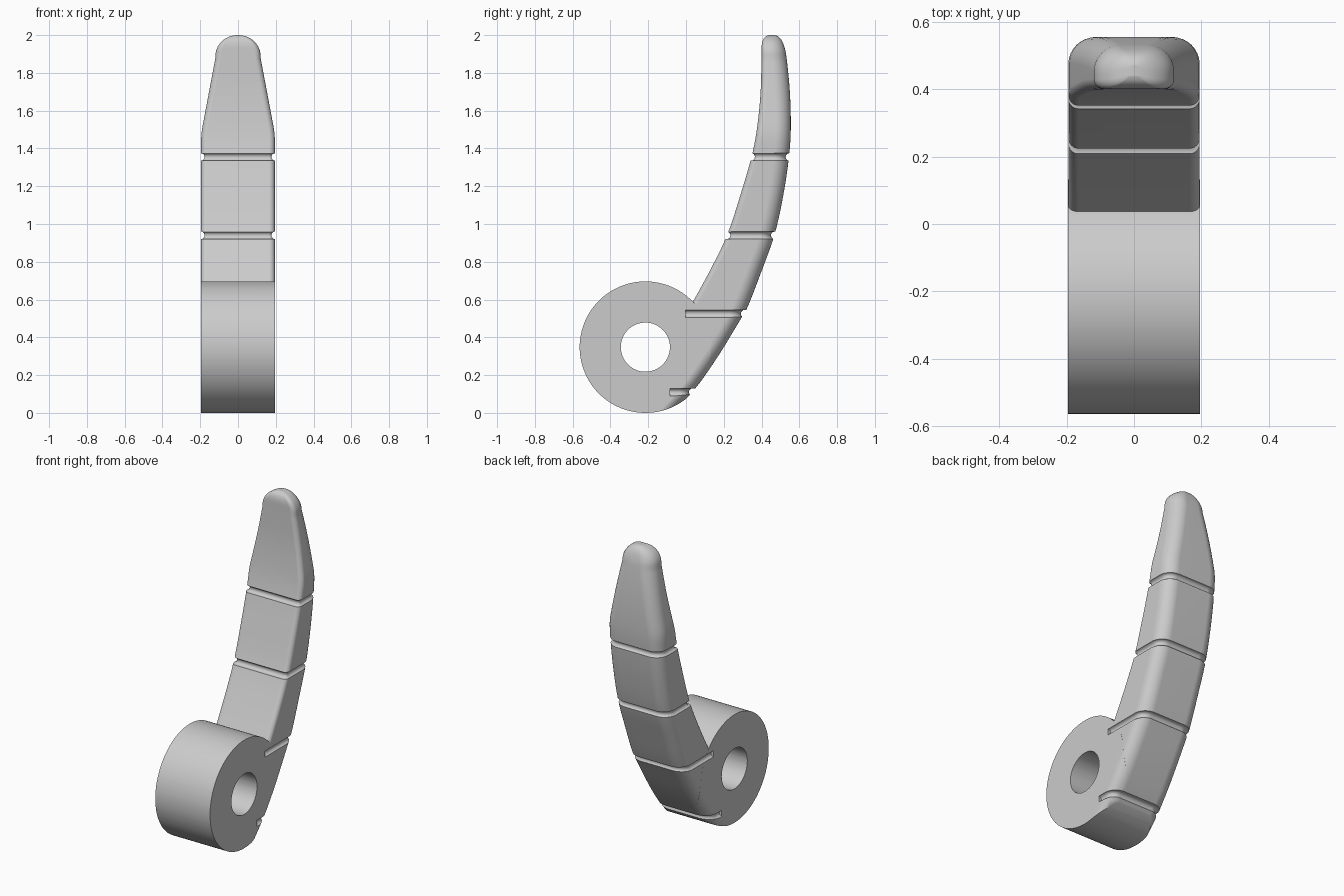
import bpy, bmesh, math
from mathutils import Matrix, Vector

old = bpy.data.objects.get("Cube")
if old:
    bpy.data.objects.remove(old, do_unlink=True)

HALF = 0.195                          # half width of barrel and finger
AXIS = Vector((0, -0.215, 0.348))     # barrel axis
BACK_R, FRONT_R = 0.08, 0.03          # edge rounding of the finger

# Side profile of the finger: height, front edge, back edge
PROFILE = [(0, -.12, -.07), (.13, -.08, .05), (.3, -.05, .17), (.5, -.015, .292),
           (.55, .015, .322), (.75, .125, .4), (.94, .217, .468), (1.15, .287, .515),
           (1.36, .348, .546), (1.5, .375, .555), (1.7, .395, .55), (1.9, .4, .53),
           (1.95, .401, .517), (1.98, .41, .502), (1.995, .425, .485), (2, .44, .47)]


def profile_at(z, col):
    """Smooth interpolation of one profile column."""
    last = len(PROFILE) - 1
    i = max(k for k in range(last) if PROFILE[k][0] <= z or k == 0)

    def slope(k):
        a, b = PROFILE[max(k - 1, 0)], PROFILE[min(k + 1, last)]
        return (b[col] - a[col]) / (b[0] - a[0])

    p, q = PROFILE[i], PROFILE[i + 1]
    d = q[0] - p[0]
    t = (z - p[0]) / d
    s = t * t * (3 - 2 * t)
    return (p[col] * (1 - s) + q[col] * s
            + d * slope(i) * t * (1 - t) ** 2 - d * slope(i + 1) * t * t * (1 - t))


def half_width(z):
    if z > 1.89:
        return 0.118 * math.sqrt(max(0.0, 1 - ((z - 1.89) / 0.11) ** 2)) + 0.002
    return min(HALF, 0.118 + (1.89 - z) * 0.188)


def section(z, front=None, inset=0.0, steps=8):
    """Rounded rectangle at height z: list of (point, outward normal)."""
    w = half_width(z) - inset
    yf = profile_at(z, 1) if front is None else front
    yb = profile_at(z, 2) - inset
    k = min(1, (yb - yf) / 0.13, w / 0.1)
    out = []
    for quarter, (sx, back) in enumerate([(1, True), (-1, True), (-1, False), (1, False)]):
        r = (BACK_R if back else FRONT_R) * k
        c = Vector((sx * (w - r), yb - r if back else yf + r, z))
        for j in range(steps + 1):
            a = math.pi / 2 * (quarter + j / steps)
            n = Vector((math.cos(a), math.sin(a), 0))
            out.append((c + n * r, n))
    return out


def loft(name, rings, closed=False):
    """Skin a list of point rings; capped at both ends unless closed."""
    bm = bmesh.new()
    rows = [[bm.verts.new(p) for p in ring] for ring in rings]
    pairs = list(zip(rows, rows[1:])) + ([(rows[-1], rows[0])] if closed else [])
    for a, b in pairs:
        for i in range(len(a)):
            j = (i + 1) % len(a)
            bm.faces.new((a[i], a[j], b[j], b[i]))
    if not closed:
        bm.faces.new(rows[0])
        bm.faces.new(rows[-1])
    return finish(name, bm)


def finish(name, bm):
    bmesh.ops.recalc_face_normals(bm, faces=bm.faces)
    mesh = bpy.data.meshes.new(name)
    bm.to_mesh(mesh)
    bm.free()
    obj = bpy.data.objects.new(name, mesh)
    bpy.context.collection.objects.link(obj)
    return obj


def cylinder(name, radius, depth, segments):
    bm = bmesh.new()
    turn = Matrix.Translation(AXIS) @ Matrix.Rotation(math.pi / 2, 4, 'Y')
    bmesh.ops.create_cone(bm, cap_ends=True, segments=segments, radius1=radius,
                          radius2=radius, depth=depth, matrix=turn)
    return finish(name, bm)


def groove(name, z, around):
    """Round-bottomed channel, all around or only along the sides and back."""
    path = section(z)
    if not around:
        yf = profile_at(z, 1)
        path = path[:18]
        path.insert(0, (Vector((HALF, yf, z)), Vector((1, 0, 0))))
        path.append((Vector((-HALF, yf, z)), Vector((-1, 0, 0))))
    r = 0.02
    shape = [(0.06, -r), (0.06, r)]
    for j in range(9):
        a = math.pi / 2 + math.pi * j / 8
        shape.append((0.002 + r * math.cos(a), r * math.sin(a)))
    rings = [[p + n * u + Vector((0, 0, v)) for u, v in shape] for p, n in path]
    return loft(name, rings, around)


# Barrel, its rounded-back trimming envelope and the bore
body = cylinder("hooked_lever", 0.348, 0.6, 128)
envelope = loft("envelope", [[p for p, n in section(i * 0.04, front=-0.8)] for i in range(-1, 21)])
bore = cylinder("bore", 0.13, 1, 64)

# Curved finger with rounded tip
heights = [0.1 + 0.04 * i for i in range(45)] + [1.88, 1.9, 1.92, 1.94, 1.955, 1.967, 1.977, 1.985, 1.991, 1.996, 1.999, 2]
heights = sorted(set(round(h, 3) for h in heights if h <= 2))
finger = loft("finger", [[p for p, n in section(z, inset=0.0003)] for z in heights])

# Joint grooves
grooves = [groove("groove", z, z > 0.6) for z in (0.11, 0.525, 0.94, 1.355)]

# Combine the parts
steps = [(envelope, 'INTERSECT'), (bore, 'DIFFERENCE'), (finger, 'UNION')]
steps += [(g, 'DIFFERENCE') for g in grooves]
bpy.ops.object.select_all(action='DESELECT')
bpy.context.view_layer.objects.active = body
body.select_set(True)
for tool, operation in steps:
    mod = body.modifiers.new("combine", 'BOOLEAN')
    mod.operation = operation
    mod.solver = 'EXACT'
    mod.object = tool
    bpy.ops.object.modifier_apply(modifier=mod.name)
    bpy.data.objects.remove(tool, do_unlink=True)

# Plain grey finish
grey = bpy.data.materials.new("light_grey")
grey.use_nodes = True
colour = (0.6, 0.6, 0.6, 1)
grey.diffuse_color = colour
grey.node_tree.nodes["Principled BSDF"].inputs["Base Color"].default_value = colour
body.data.materials.clear()
body.data.materials.append(grey)

# Smooth shading with crisp edges
bpy.ops.object.shade_smooth_by_angle(angle=math.radians(30))
weighted = body.modifiers.new("even_shading", 'WEIGHTED_NORMAL')
weighted.keep_sharp = True
